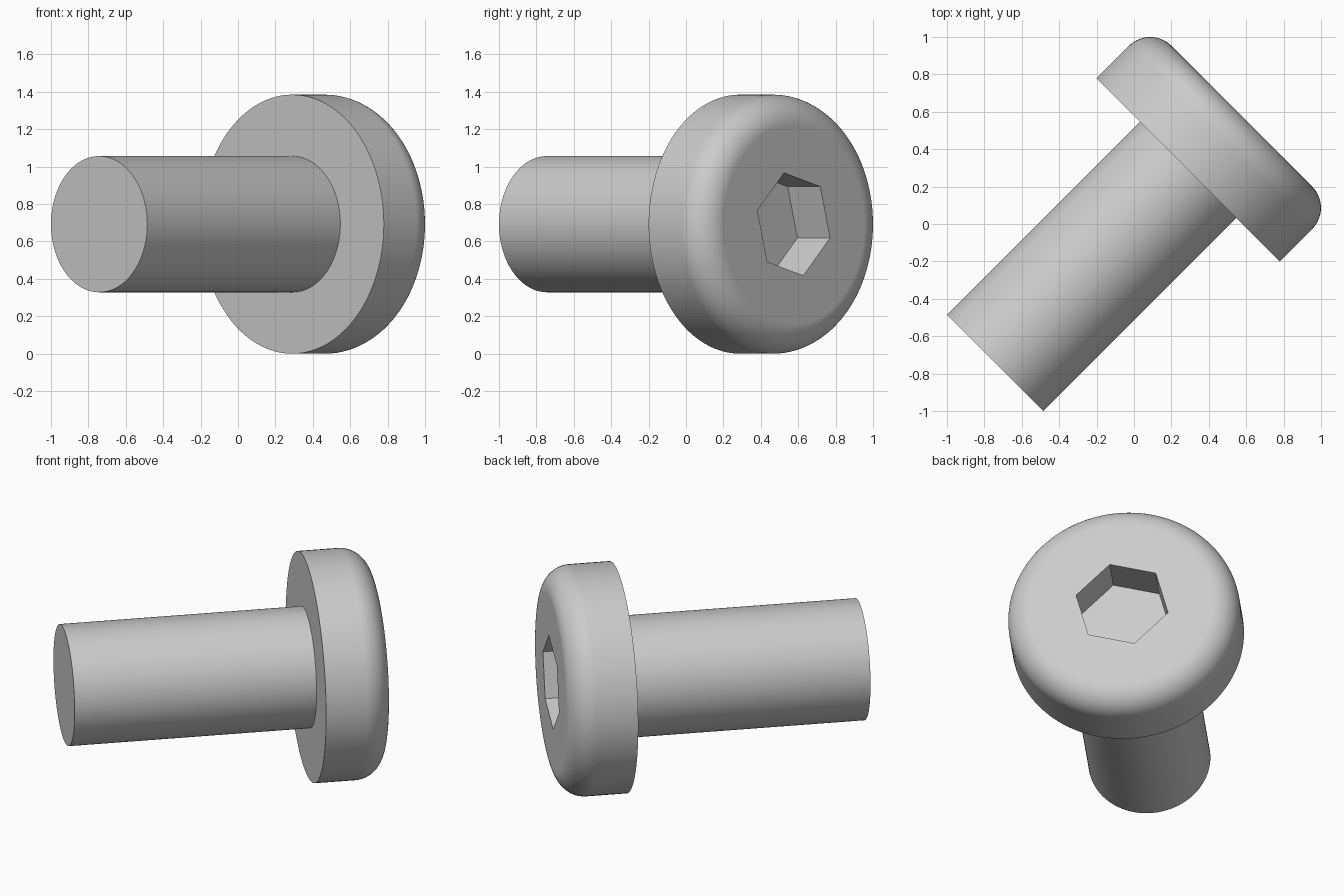
import bpy, bmesh, math
from mathutils import Matrix, Vector

cube = bpy.data.objects.get("Cube")
if cube:
    bpy.data.objects.remove(cube, do_unlink=True)

# Dimensions along and around the bolt axis
HEAD_R, SHANK_R, FILLET = 0.6925, 0.364, 0.16
TIP, UNDERSIDE, TOP = -1.05, 0.41, 0.815
HEX_R, HEX_DEPTH = 0.284, 0.247
SEGMENTS = 128

# Local z is the bolt axis, lying level and turned 45 degrees in plan
s = math.sqrt(0.5)
FRAME = Matrix(((-s, 0, s, 0), (s, 0, s, 0), (0, 1, 0, HEAD_R), (0, 0, 0, 1)))

steel = bpy.data.materials.new("plain grey steel")
steel.use_nodes = True
GREY = (0.6, 0.6, 0.6, 1)
steel.diffuse_color = GREY
steel.node_tree.nodes["Principled BSDF"].inputs["Base Color"].default_value = GREY


def lathe(name, profile, segments, turn=0.0):
    """Capped solid of revolution from (radius, height) points, bottom to top."""
    bm = bmesh.new()
    rings = []
    for r, z in profile:
        angles = [turn + math.tau * i / segments for i in range(segments)]
        rings.append([bm.verts.new((r * math.cos(a), r * math.sin(a), z)) for a in angles])
    for low, high in zip(rings, rings[1:]):
        for i in range(segments):
            j = (i + 1) % segments
            bm.faces.new((low[i], low[j], high[j], high[i]))
    bm.faces.new(rings[0][::-1])
    bm.faces.new(rings[-1])
    mesh = bpy.data.meshes.new(name)
    bm.to_mesh(mesh)
    bm.free()
    mesh.transform(FRAME)
    mesh.materials.append(steel)
    obj = bpy.data.objects.new(name, mesh)
    bpy.context.collection.objects.link(obj)
    return obj


def activate(obj):
    bpy.ops.object.select_all(action='DESELECT')
    obj.select_set(True)
    bpy.context.view_layer.objects.active = obj


# Shank: plain cylinder, reaching just inside the head
shank = lathe("shank", [(SHANK_R, TIP), (SHANK_R, UNDERSIDE + 0.02)], SEGMENTS)

# Head: disc with a rounded outer rim
rim = [(HEAD_R - FILLET + FILLET * math.cos(a), TOP - FILLET + FILLET * math.sin(a))
       for a in (math.pi / 2 * i / 16 for i in range(17))]
head = lathe("head", [(HEAD_R, UNDERSIDE)] + rim, SEGMENTS)

# Hexagonal socket cut into the head
cutter = lathe("socket_cutter", [(HEX_R, TOP - HEX_DEPTH), (HEX_R, TOP + 0.1)],
               6, math.radians(45))
cutter.hide_render = True
cut = head.modifiers.new("socket", 'BOOLEAN')
cut.operation = 'DIFFERENCE'
cut.solver = 'EXACT'
cut.object = cutter
activate(head)
bpy.ops.object.modifier_apply(modifier=cut.name)
bpy.data.objects.remove(cutter, do_unlink=True)

# Smooth round surfaces, crisp edges and flat caps
for obj in (shank, head):
    activate(obj)
    bpy.ops.object.shade_smooth_by_angle(angle=math.radians(30))
    weighted = obj.modifiers.new("flat caps", 'WEIGHTED_NORMAL')
    weighted.keep_sharp = True
